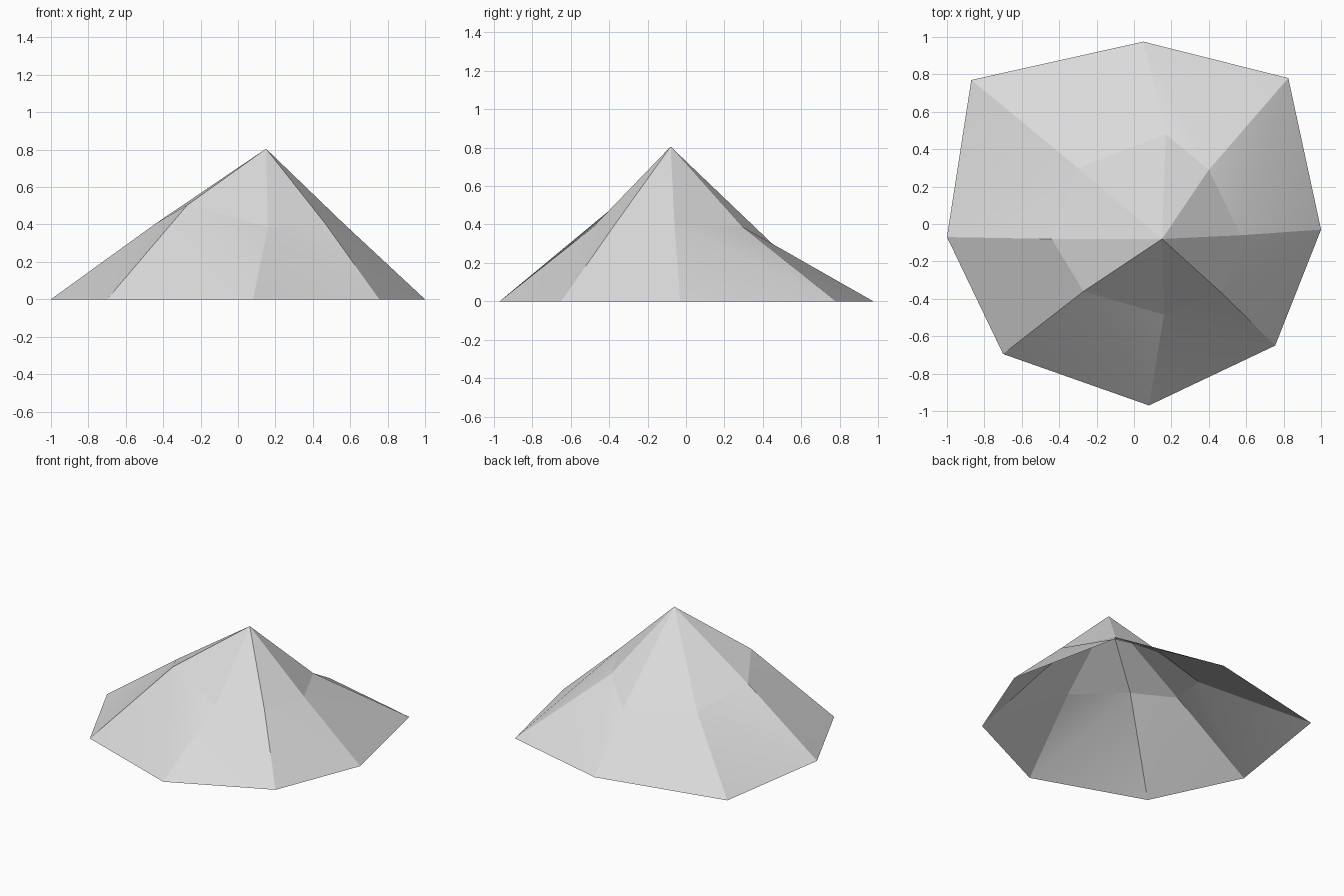
import bpy, bmesh

cube = bpy.data.objects.get("Cube")
if cube:
    bpy.data.objects.remove(cube, do_unlink=True)

# Grey stone material
stone = bpy.data.materials.new("pale grey stone")
stone.use_nodes = True
grey = (0.7, 0.7, 0.7, 1)
stone.diffuse_color = grey
shader = next(n for n in stone.node_tree.nodes if n.type == "BSDF_PRINCIPLED")
shader.inputs["Base Color"].default_value = grey
shader.inputs["Roughness"].default_value = 0.9

# Outlines run counter-clockwise, starting on the +x side
foot = [(1, -0.03, 0), (0.825, 0.78, 0), (0.05, 0.975, 0), (-0.87, 0.77, 0),
        (-1, -0.07, 0), (-0.70, -0.695, 0), (0.08, -0.97, 0), (0.755, -0.65, 0)]
shoulder = [(0.57, -0.06, 0.40), (0.40, 0.29, 0.39), (0.17, 0.48, 0.27),
            (-0.30, 0.30, 0.305), (-0.44, -0.08, 0.405), (-0.27, -0.36, 0.505),
            (0.16, -0.485, 0.385), (0.47, -0.37, 0.40)]
peak = (0.15, -0.08, 0.805)

# Open mountain shell: each slope is two triangles, with one facet up to the peak
bm = bmesh.new()
low = [bm.verts.new(p) for p in foot]
mid = [bm.verts.new(p) for p in shoulder]
top = bm.verts.new(peak)
for i in range(len(low)):
    j = (i + 1) % len(low)
    bm.faces.new((low[i], low[j], mid[i]))
    bm.faces.new((low[j], mid[j], mid[i]))
    bm.faces.new((mid[i], mid[j], top))

# Ridges stay sharp; only the fold across each slope is softened
for face in bm.faces:
    face.smooth = True
for edge in bm.edges:
    edge.smooth = False
for i in range(len(low)):
    bm.edges.get((low[(i + 1) % len(low)], mid[i])).smooth = True

mesh = bpy.data.meshes.new("mountain")
bm.to_mesh(mesh)
bm.free()
mesh.materials.append(stone)
mountain = bpy.data.objects.new("mountain", mesh)
bpy.context.collection.objects.link(mountain)
